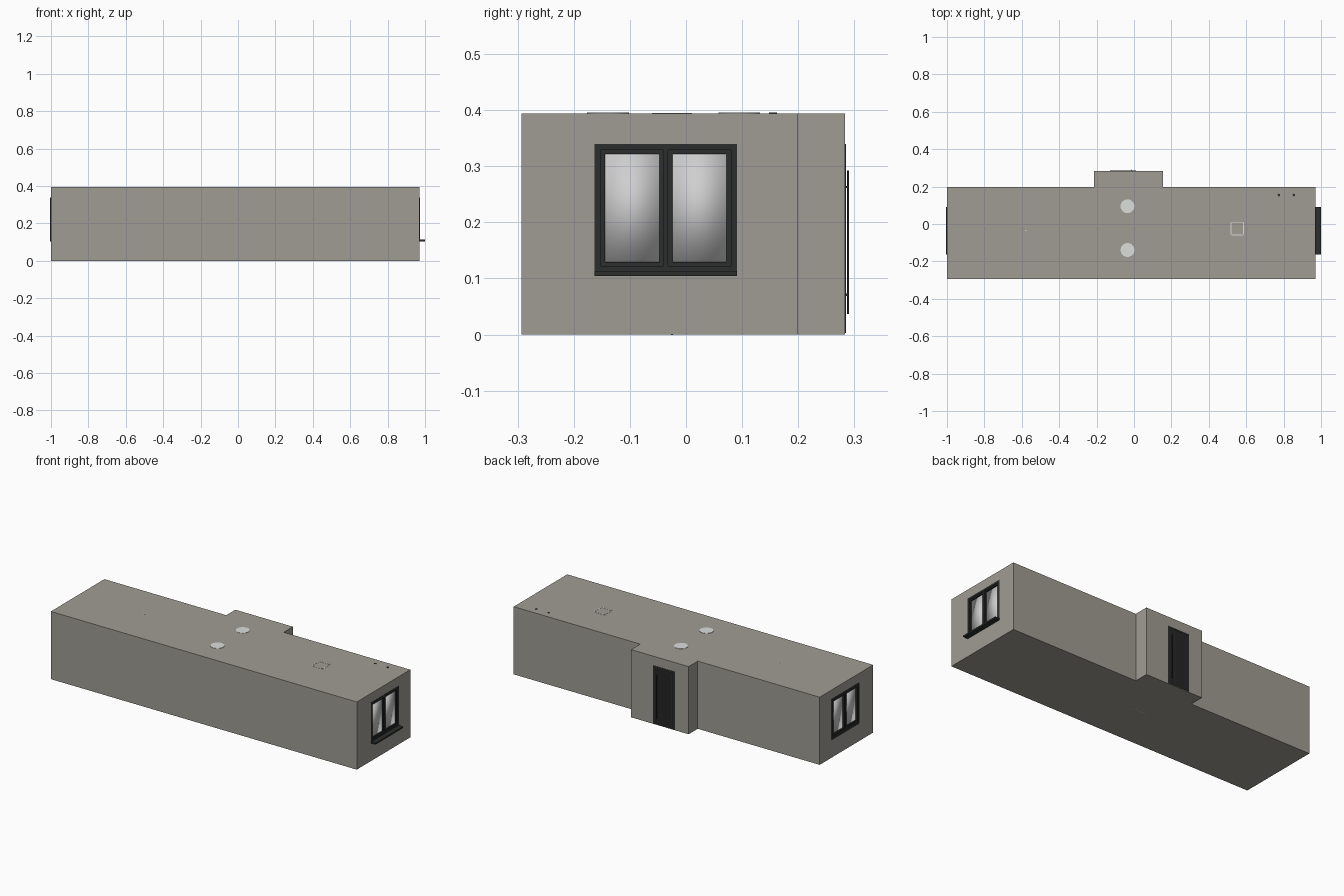
import bpy, bmesh
from mathutils import Vector

if "Cube" in bpy.data.objects:
    bpy.data.objects.remove(bpy.data.objects["Cube"])


def material(name, rgb):
    m = bpy.data.materials.new(name)
    m.diffuse_color = (*rgb, 1)
    m.use_nodes = True
    m.node_tree.nodes["Principled BSDF"].inputs["Base Color"].default_value = m.diffuse_color
    return m


WALL = material("warm grey wall", (0.35, 0.335, 0.295))
FRAME = material("charcoal frame", (0.025, 0.027, 0.027))
DOOR = material("black door", (0.018, 0.018, 0.018))
GLASS = material("pale glass", (0.62, 0.62, 0.63))
LAMP = material("lamp white", (0.72, 0.74, 0.74))


def finish(name, bm, mat, smooth=False):
    bmesh.ops.recalc_face_normals(bm, faces=bm.faces)
    me = bpy.data.meshes.new(name)
    for f in bm.faces:
        f.smooth = smooth
    bm.to_mesh(me)
    bm.free()
    me.materials.append(mat)
    ob = bpy.data.objects.new(name, me)
    bpy.context.collection.objects.link(ob)
    return ob


def add_box(bm, x0, x1, y0, y1, z0, z1):
    vs = bmesh.ops.create_cube(bm, size=1)["verts"]
    size = Vector((x1 - x0, y1 - y0, z1 - z0))
    mid = Vector((x0 + x1, y0 + y1, z0 + z1)) / 2
    for v in vs:
        v.co = v.co * size + mid


def box(name, mat, *dims, smooth=False):
    bm = bmesh.new()
    add_box(bm, *dims)
    return finish(name, bm, mat, smooth)


def ring(name, mat, x0, x1, y0, y1, z0, z1, w):
    """Rectangular frame standing in the yz plane."""
    bm = bmesh.new()
    add_box(bm, x0, x1, y0, y0 + w, z0, z1)
    add_box(bm, x0, x1, y1 - w, y1, z0, z1)
    add_box(bm, x0, x1, y0 + w, y1 - w, z0, z0 + w)
    add_box(bm, x0, x1, y0 + w, y1 - w, z1 - w, z1)
    return finish(name, bm, mat)


def disc(name, mat, x, y, r, z0, z1, n=32):
    bpy.ops.mesh.primitive_cylinder_add(vertices=n, radius=r, depth=z1 - z0,
                                        location=(x, y, (z0 + z1) / 2))
    ob = bpy.context.object
    ob.name = name
    ob.data.materials.append(mat)
    bpy.ops.object.shade_smooth_by_angle()
    return ob


def plan(name, t, z0, z1):
    """Floor plan with the entrance bay, pulled in by t and extruded."""
    pts = [(-1 + t, -.293 + t), (.97 - t, -.293 + t), (.97 - t, .199 - t),
           (.155 - t, .199 - t), (.155 - t, .283 - t), (-.215 + t, .283 - t),
           (-.215 + t, .199 - t), (-1 + t, .199 - t)]
    bm = bmesh.new()
    f = bm.faces.new([bm.verts.new((x, y, z0)) for x, y in pts])
    out = bmesh.ops.extrude_face_region(bm, geom=[f])["geom"]
    for v in out:
        if isinstance(v, bmesh.types.BMVert):
            v.co.z = z1
    return finish(name, bm, WALL)


# Hollow room shell with two window openings
Y0, Y1, Z0, Z1 = -.163, .091, .104, .340
room = plan("room_shell", 0, 0, .394)
cutters = [plan("interior_cutter", .035, .006, .388),
           box("right_window_cutter", WALL, .9, 1.1, Y0, Y1, Z0, Z1),
           box("left_window_cutter", WALL, -1.1, -.9, Y0, Y1, Z0, Z1)]
bpy.context.view_layer.objects.active = room
for c in cutters:
    m = room.modifiers.new(c.name, "BOOLEAN")
    m.operation, m.solver, m.object = "DIFFERENCE", "EXACT", c
    bpy.ops.object.modifier_apply(modifier=m.name)
    bpy.data.objects.remove(c)


# Windows: outer frame, mullion, two sashes, glass panes and a sill
def window(side, x):
    ring(side + "_window_frame", FRAME, x - .034, x, Y0, Y1, Z0, Z1, .011)
    mid = (Y0 + Y1) / 2
    box(side + "_window_mullion", FRAME, x - .034, x, mid - .004, mid + .004, Z0 + .01, Z1 - .01)
    box(side + "_window_base_rail", FRAME, x - .034, x, Y0 + .011, Y1 - .011, Z0 + .01, Z0 + .018)
    for i, (a, b) in enumerate(((Y0 + .011, mid - .004), (mid + .004, Y1 - .011))):
        tag = f"{side}_window_{i}"
        ring(tag + "_sash", FRAME, x - .03, x - .004, a, b, Z0 + .018, Z1 - .011, .0075)
        box(tag + "_pane", GLASS, x - .021, x - .012, a + .007, b - .007,
            Z0 + .025, Z1 - .018, smooth=True)
    box(side + "_window_sill", FRAME, x - .01, x + .028, Y0, Y1, Z0, Z0 + .009)


window("right", .972)
window("left", -.970)

# Entrance door with raised frame, vertical grooves and a long pull handle
DX0, DX1 = -.128, .012
box("door_leaf", DOOR, DX0 + .008, DX1 - .008, .270, .2838, .003, .332)
bm = bmesh.new()
add_box(bm, DX0, DX0 + .008, .245, .285, .003, .340)
add_box(bm, DX1 - .008, DX1, .245, .285, .003, .340)
add_box(bm, DX0 + .008, DX1 - .008, .245, .285, .332, .340)
finish("door_frame", bm, FRAME)
for i, x in enumerate((-.106, -.034)):
    box(f"door_strip_{i}", FRAME, x - .002, x + .002, .28, .2845, .008, .330)
disc("door_handle", FRAME, -.012, .289, .0019, .037, .292, 12)
for i, z in enumerate((.071, .263)):
    box(f"handle_mount_{i}", FRAME, -.0138, -.0102, .28, .289, z - .002, z + .002)

# Ceiling lamps showing through the roof
for i, y in enumerate((.095, -.139)):
    disc(f"ceiling_lamp_{i}", LAMP, -.035, y, .037, .375, .3955)

# Roof vent outline
bm = bmesh.new()
vx, vy, h, w = .552, -.025, .036, .004
for s in (-1, 1):
    a, b = sorted((s * h, s * (h - w)))
    add_box(bm, vx + a, vx + b, vy - h + w, vy + h - w, .385, .395)
    add_box(bm, vx - h + w, vx + h - w, vy + a, vy + b, .385, .395)
finish("vent_outline", bm, LAMP)

# Small pipe ends and a fixture on the roof
for i, x in enumerate((.775, .855)):
    disc(f"pipe_end_{i}", FRAME, x, .155, .007, .36, .3955, 16)
box("roof_fixture", LAMP, -.583, -.574, -.038, -.032, .385, .395)

# Thin strip set in the underside of the floor
box("floor_strip", LAMP, -.105, .005, -.027, -.023, 0, .006).location.z = -.0005
